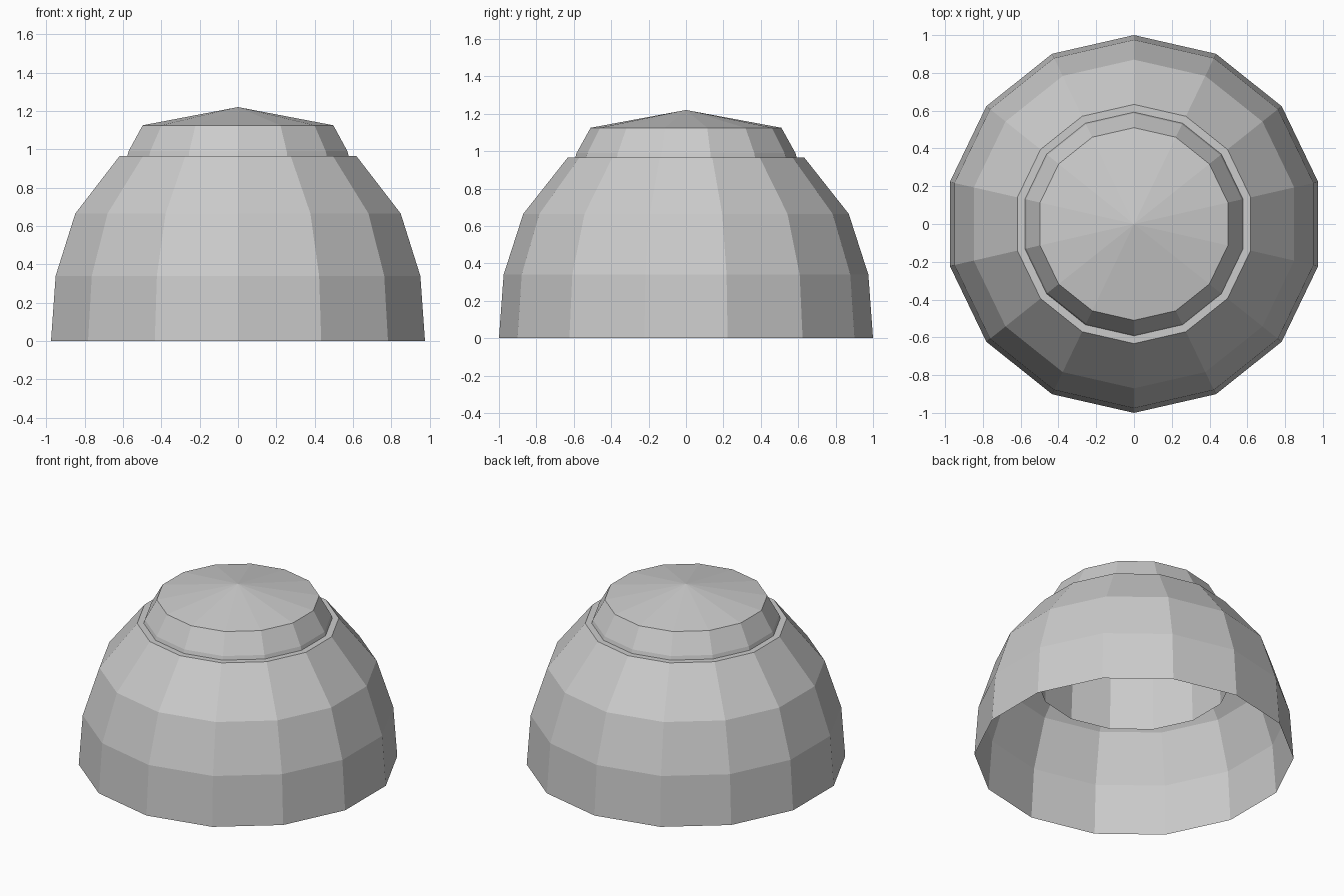
import bpy, bmesh, math

cube = bpy.data.objects.get("Cube")
if cube:
    bpy.data.objects.remove(cube, do_unlink=True)

SIDES = 14

grey = bpy.data.materials.new("matte_grey")
grey.use_nodes = True
grey.diffuse_color = (0.6, 0.6, 0.6, 1)
grey.node_tree.nodes["Principled BSDF"].inputs["Base Color"].default_value = (0.6, 0.6, 0.6, 1)


def lathe(name, profile):
    """Spin (radius, height) points round z; a zero radius closes in a point."""
    bm = bmesh.new()
    rings = []
    for r, z in profile:
        if r == 0:
            rings.append([bm.verts.new((0, 0, z))] * SIDES)
            continue
        angles = [math.pi / 2 + math.tau * i / SIDES for i in range(SIDES)]
        rings.append([bm.verts.new((r * math.cos(a), r * math.sin(a), z)) for a in angles])
    for low, high in zip(rings, rings[1:]):
        for i in range(SIDES):
            j = (i + 1) % SIDES
            corners = [low[i], low[j], high[j], high[i]]
            bm.faces.new(list(dict.fromkeys(corners)))
    mesh = bpy.data.meshes.new(name)
    bm.to_mesh(mesh)
    bm.free()
    mesh.materials.append(grey)
    obj = bpy.data.objects.new(name, mesh)
    bpy.context.collection.objects.link(obj)
    return obj


# Open-bottomed dome with a flat ledge at its top
lathe("outer_dome", [(1, 0), (0.975, 0.34), (0.87, 0.665), (0.633, 0.965), (0.591, 0.965)])

# Inner sleeve that passes through the ledge and carries the shallow cap
lathe("inner_sleeve_and_cap", [(0.61, 0.54), (0.592, 0.965), (0.585, 0.99), (0.51, 1.125), (0, 1.22)])
